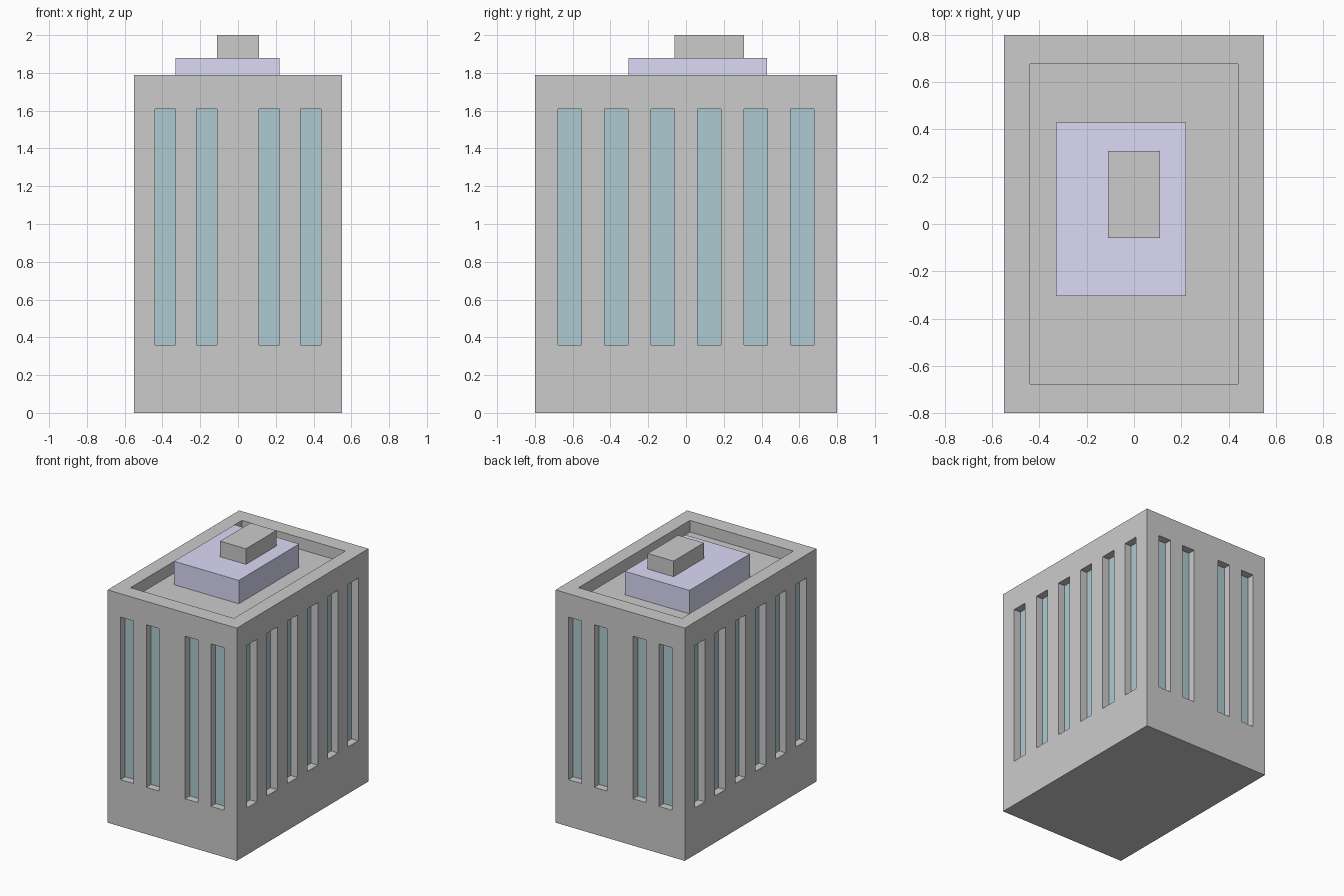
import bpy, bmesh
from mathutils import Matrix, Vector

if "Cube" in bpy.data.objects:
    bpy.data.objects.remove(bpy.data.objects["Cube"])

HX, HY, H = 0.55, 0.80, 1.79      # half width, half depth, parapet height
FLOOR = 1.70                      # sunken roof level
Z0, Z1 = 0.36, 1.61               # window sill and head
RECESS, PANE = 0.058, 0.02        # glass set-back and pane thickness


def boxes(name, items, color=None):
    """One object made of boxes, each given as (min corner, max corner)."""
    bm = bmesh.new()
    for lo, hi in items:
        lo, hi = Vector(lo), Vector(hi)
        m = Matrix.Translation((lo + hi) / 2) @ Matrix.Diagonal((*(hi - lo), 1))
        bmesh.ops.create_cube(bm, size=1, matrix=m)
    mesh = bpy.data.meshes.new(name)
    bm.to_mesh(mesh)
    bm.free()
    ob = bpy.data.objects.new(name, mesh)
    bpy.context.collection.objects.link(ob)
    if color:
        mat = bpy.data.materials.new(name + "_color")
        mat.diffuse_color = (*color, 1)
        mat.use_nodes = True
        mat.node_tree.nodes["Principled BSDF"].inputs["Base Color"].default_value = mat.diffuse_color
        mesh.materials.append(mat)
    return ob


def window_boxes(near, far):
    """Boxes in every window opening, between two depths behind the wall face."""
    out = []
    ux, uy = HX / 5, HY / 6.5
    for s in (-1, 1):
        # front and back: two pairs of windows
        y0, y1 = sorted((s * (HY - near), s * (HY - far)))
        for k in (-4, -2, 1, 3):
            out.append(((k * ux, y0, Z0), ((k + 1) * ux, y1, Z1)))
        # sides: six evenly spaced windows
        x0, x1 = sorted((s * (HX - near), s * (HX - far)))
        for i in range(6):
            y = (-5.5 + 2 * i) * uy
            out.append(((x0, y, Z0), (x1, y + uy, Z1)))
    return out


def cut(target, cutter):
    mod = target.modifiers.new("cut", 'BOOLEAN')
    mod.operation, mod.solver, mod.object = 'DIFFERENCE', 'EXACT', cutter
    bpy.context.view_layer.objects.active = target
    bpy.ops.object.modifier_apply(modifier=mod.name)
    bpy.data.objects.remove(cutter)


# Tower body with window pockets and a sunken roof
body = boxes("tower_body", [((-HX, -HY, 0), (HX, HY, H))])
cut(body, boxes("window_cutter", window_boxes(-0.1, RECESS + PANE)))
cut(body, boxes("roof_cutter", [((-0.44, -0.677, FLOOR), (0.44, 0.677, H + 0.2))]))

# Glass panes at the back of the pockets
boxes("window_glass", window_boxes(RECESS, RECESS + PANE), (0.42, 0.60, 0.64))

# Rooftop plant room and its cap
boxes("roof_block", [((-0.33, -0.305, FLOOR), (0.22, 0.43, 1.88))], (0.71, 0.70, 0.92))
boxes("roof_cap", [((-0.11, -0.06, 1.88), (0.11, 0.308, 2.0))])
